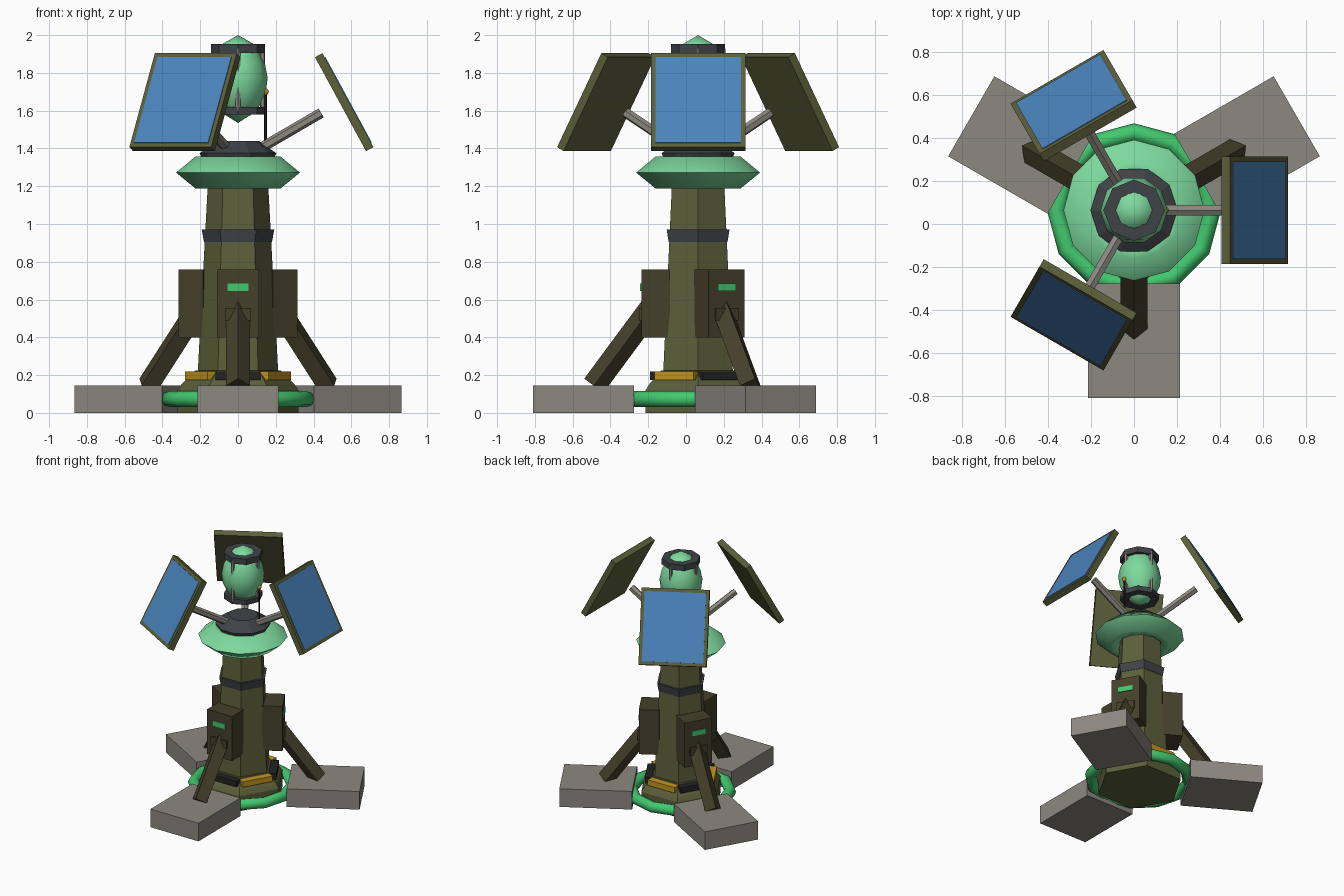
import bpy, bmesh, math
from mathutils import Vector, Matrix

if "Cube" in bpy.data.objects:
    bpy.data.objects.remove(bpy.data.objects["Cube"])

CY = 0.064  # the tower axis sits slightly behind the centre


def material(name, r, g, b):
    lin = [((c / 255 + 0.055) / 1.055) ** 2.4 for c in (r, g, b)]
    m = bpy.data.materials.new(name)
    m.diffuse_color = (*lin, 1)
    m.use_nodes = True
    m.node_tree.nodes["Principled BSDF"].inputs["Base Color"].default_value = m.diffuse_color
    return m


OLIVE = material("olive", 92, 95, 58)
DARK = material("dark_olive", 68, 64, 42)
GREY = material("concrete_grey", 140, 136, 128)
SLATE = material("slate", 64, 67, 71)
MINT = material("mint_green", 126, 218, 158)
GREEN = material("bright_green", 66, 200, 110)
GOLD = material("gold", 196, 150, 30)
BLACK = material("black", 34, 34, 36)
BLUE = material("panel_blue", 74, 132, 188)


def finish(name, bm, mat, matrix=Matrix(), smooth=None):
    bmesh.ops.remove_doubles(bm, verts=bm.verts, dist=1e-5)
    bmesh.ops.recalc_face_normals(bm, faces=bm.faces)
    me = bpy.data.meshes.new(name)
    bm.to_mesh(me)
    bm.free()
    me.materials.append(mat)
    ob = bpy.data.objects.new(name, me)
    bpy.context.collection.objects.link(ob)
    ob.matrix_world = Matrix.Translation((0, CY, 0)) @ matrix
    if smooth:
        bpy.context.view_layer.objects.active = ob
        ob.select_set(True)
        bpy.ops.object.shade_smooth_by_angle(angle=math.radians(smooth))
        ob.select_set(False)
    return ob


def lathe(name, profile, sides, mat, closed=False, smooth=None, turn=0):
    """Spin (radius, z) points around the tower axis."""
    bm = bmesh.new()
    rings = []
    for r, z in profile:
        rings.append([bm.verts.new((r * math.cos(a), r * math.sin(a), z))
                      for a in (turn + math.tau * i / sides for i in range(sides))])
    pairs = list(zip(rings, rings[1:]))
    if closed:
        pairs.append((rings[-1], rings[0]))
    for a, b in pairs:
        for i in range(sides):
            j = (i + 1) % sides
            bm.faces.new((a[i], a[j], b[j], b[i]))
    if not closed:
        for ring, (r, z) in ((rings[0], profile[0]), (rings[-1], profile[-1])):
            if r > 1e-4:
                bm.faces.new(ring)
    return finish(name, bm, mat, smooth=smooth)


def box(name, lo, hi, mat, matrix=Matrix()):
    bm = bmesh.new()
    bmesh.ops.create_cube(bm, size=1)
    lo, hi = Vector(lo), Vector(hi)
    for v in bm.verts:
        v.co = Vector((v.co[k] * (hi - lo)[k] for k in range(3))) + (lo + hi) / 2
    return finish(name, bm, mat, matrix)


def bar(name, p, q, radius, sides, mat, matrix=Matrix()):
    """Straight prism from p to q in the XZ plane, one edge on top."""
    p, q = Vector(p), Vector(q)
    d = (q - p).normalized()
    side = Vector((0, 1, 0))
    up = d.cross(side)
    bm = bmesh.new()
    ends = [[bm.verts.new(c + radius * (math.cos(a) * up + math.sin(a) * side))
             for a in (math.tau * i / sides for i in range(sides))] for c in (p, q)]
    for i in range(sides):
        j = (i + 1) % sides
        bm.faces.new((ends[0][i], ends[0][j], ends[1][j], ends[1][i]))
    bm.faces.new(ends[0])
    bm.faces.new(ends[1])
    return finish(name, bm, mat, matrix)


def spin(deg):
    return Matrix.Rotation(math.radians(deg), 4, 'Z')


# Hexagonal base, tower and band
lathe("base", [(0.32, 0), (0.32, 0.12), (0.30, 0.15), (0.225, 0.225)], 6, OLIVE)
lathe("tower", [(0.217, 0.14), (0.155, 1.30)], 6, OLIVE)
lathe("tower_band", [(0.18, 0.905), (0.192, 0.97)], 6, SLATE)

# Glowing ground ring
lathe("ground_ring", [(0.362 + 0.043 * math.cos(a), 0.073 + 0.043 * math.sin(a))
                      for a in (math.tau * i / 8 for i in range(8))],
      12, GREEN, closed=True, smooth=50)

# Upper energy ring and collar
lathe("upper_ring", [(0.328, 1.272), (0.225, 1.357), (0.155, 1.345), (0.13, 1.272),
                     (0.155, 1.20), (0.225, 1.188)], 12, MINT, closed=True, smooth=80)
lathe("collar", [(0.19, 1.345), (0.203, 1.375), (0.11, 1.44)], 10, SLATE)

# Floating capsule held between two rings
lathe("capsule", [(0, 1.535), (0.08, 1.585), (0.118, 1.63), (0.148, 1.70), (0.157, 1.775),
                  (0.142, 1.85), (0.115, 1.905), (0.08, 1.955), (0, 2.0)],
      10, MINT, smooth=50)
for name, z0, z1 in (("capsule_ring_lower", 1.58, 1.62), ("capsule_ring_upper", 1.905, 1.952)):
    lathe(name, [(0.085, z0), (0.143, z0), (0.143, z1), (0.085, z1)], 8, SLATE, closed=True)
for k in range(4):
    bar("capsule_post", (0.13, 0, 1.60), (0.13, 0, 1.93), 0.014, 6, GREY, spin(90 * k))

# Antenna with bead
bar("antenna", (0.145, 0, 1.40), (0.145, 0, 1.69), 0.008, 6, BLACK)
bm = bmesh.new()
bmesh.ops.create_uvsphere(bm, u_segments=8, v_segments=6, radius=0.018)
finish("antenna_bead", bm, GOLD, Matrix.Translation((0.145, 0, 1.70)), smooth=60)

# Alternating warning plates around the base
for k in range(6):
    box("base_plate", (0.20, -0.12, 0.175), (0.255, 0.12, 0.22),
        GOLD if k % 2 else BLACK, spin(30 + 60 * k))

# Three feet with struts and equipment boxes
for deg in (30, 150, 270):
    m = spin(deg)
    box("foot", (0.34, -0.215, 0), (0.875, 0.215, 0.146), GREY, m)
    box("equipment_box", (0.15, -0.11, 0.40), (0.30, 0.11, 0.76), DARK, m)
    box("strut_mount", (0.28, -0.07, 0.49), (0.312, 0.07, 0.555), DARK, m)
    box("indicator_light", (0.298, -0.055, 0.645), (0.307, 0.055, 0.685), GREEN, m)
    bar("strut", (0.25, 0, 0.552), (0.552, 0, 0.144), 0.063, 4, DARK, m)

# Three tilted solar panels on arms
for deg in (0, 120, 240):
    m = spin(deg)
    bar("panel_arm", (0.10, 0, 1.39), (0.44, 0, 1.588), 0.027, 6, GREY, m)
    tilt = m @ Matrix.Translation((0.5625, 0, 1.645)) @ Matrix.Rotation(math.radians(-28.5), 4, 'Y')
    box("panel_frame", (-0.0225, -0.25, -0.283), (0.0225, 0.25, 0.283), OLIVE, tilt)
    box("panel_cells", (0.02, -0.226, -0.258), (0.0265, 0.226, 0.258), BLUE, tilt)
